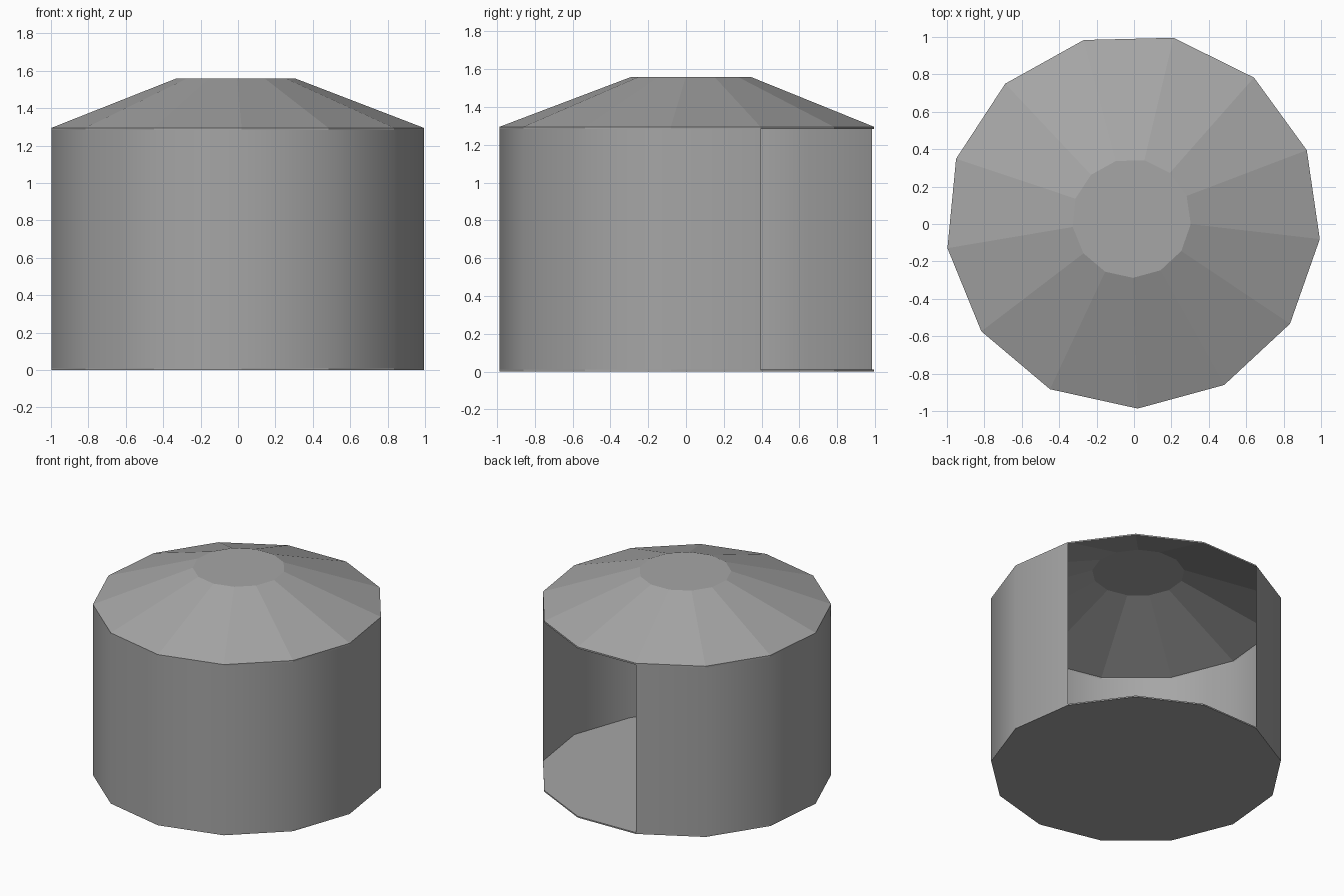
import bpy, bmesh, math

if "Cube" in bpy.data.objects:
    bpy.data.objects.remove(bpy.data.objects["Cube"])

SIDES = 13
PHASE = math.radians(-88.6)
FLOOR_Z, EAVE_Z, TOP_Z = 0.01, 1.295, 1.56
OPEN_FROM, OPEN_COUNT = 4, 3   # doorway sides, counted from the front corner

grey = bpy.data.materials.new("plain grey")
grey.use_nodes = True
colour = (0.38, 0.38, 0.38, 1)
grey.diffuse_color = colour
grey.node_tree.nodes["Principled BSDF"].inputs["Base Color"].default_value = colour


def ring(bm, radius, z, centre=(-0.005, 0.016)):
    """One polygon loop of vertices, starting at the front corner."""
    step = math.tau / SIDES
    return [bm.verts.new((centre[0] + radius * math.cos(PHASE + i * step),
                          centre[1] + radius * math.sin(PHASE + i * step), z))
            for i in range(SIDES)]


def band(bm, low, high, skip=()):
    """Quads joining two loops, leaving out the skipped sides."""
    for i in range(SIDES):
        if i not in skip:
            j = (i + 1) % SIDES
            bm.faces.new((low[i], low[j], high[j], high[i]))


def finish(bm, name, smooth=False):
    for f in bm.faces:
        f.smooth = smooth
    mesh = bpy.data.meshes.new(name)
    bm.to_mesh(mesh)
    bm.free()
    mesh.materials.append(grey)
    obj = bpy.data.objects.new(name, mesh)
    bpy.context.collection.objects.link(obj)
    return obj


# Thin floor slab
bm = bmesh.new()
low, high = ring(bm, 1.003, 0), ring(bm, 1.003, FLOOR_Z)
band(bm, low, high)
bm.faces.new(low[::-1])
bm.faces.new(high)
finish(bm, "floor")

# Rounded wall with a wide doorway at the back
bm = bmesh.new()
doorway = range(OPEN_FROM, OPEN_FROM + OPEN_COUNT)
band(bm, ring(bm, 1.003, FLOOR_Z), ring(bm, 1.003, EAVE_Z - 0.012), doorway)
finish(bm, "wall", smooth=True)

# Faceted roof with a thin eave and a flat cap, open underneath
bm = bmesh.new()
drip, eave = ring(bm, 1.003, EAVE_Z - 0.012), ring(bm, 1.003, EAVE_Z)
cap = ring(bm, 0.318, TOP_Z, (-0.013, 0.03))
band(bm, drip, eave)
band(bm, eave, cap)
bm.faces.new(cap)
finish(bm, "roof")
